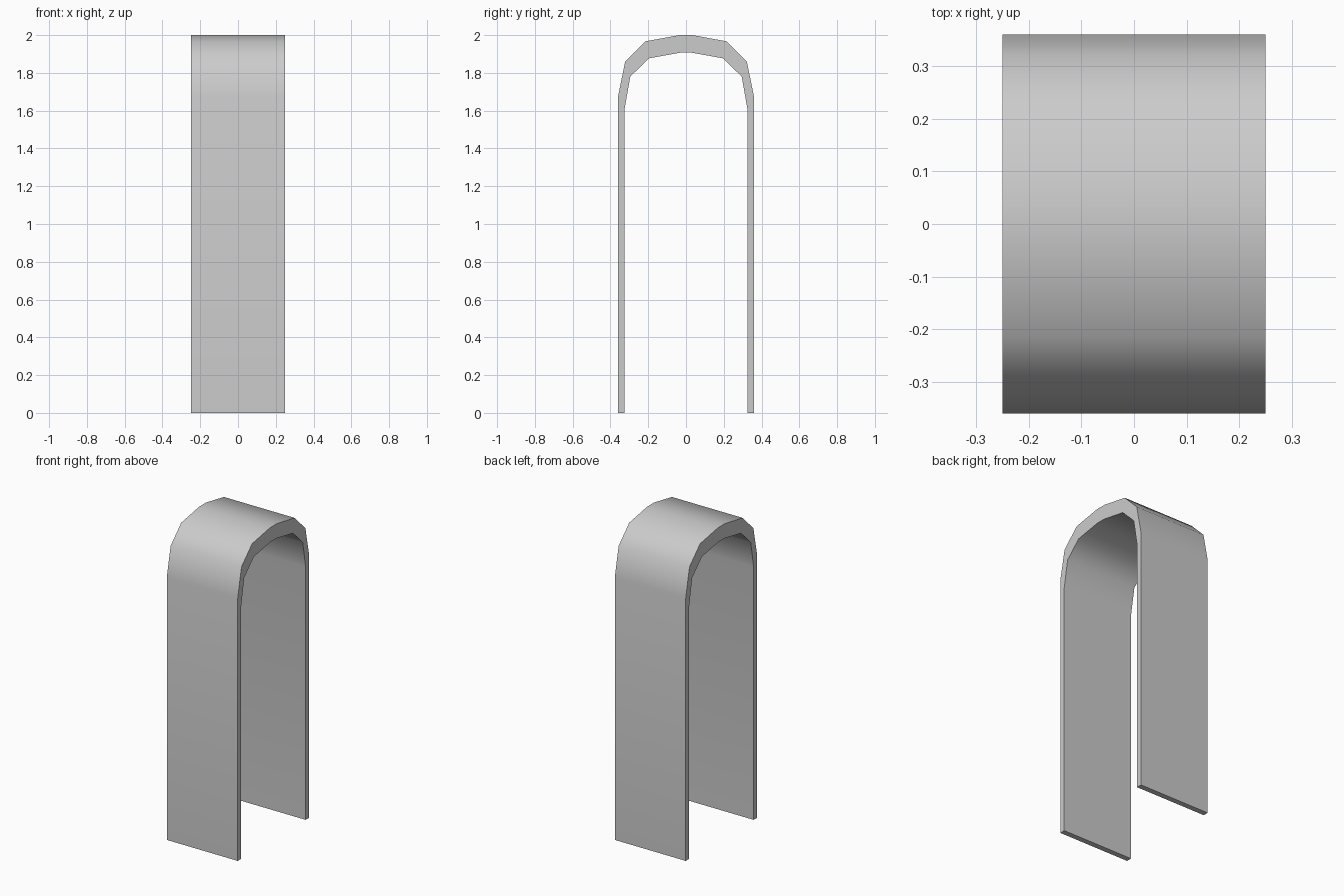
import bpy, bmesh

if "Cube" in bpy.data.objects:
    bpy.data.objects.remove(bpy.data.objects["Cube"])

HALF_WIDTH = 0.25

# Half profiles in (y, z), from the foot up to the crown
outer = [(0.36, 0), (0.36, 1.675), (0.322, 1.86), (0.215, 1.967), (0.035, 2.0)]
inner = [(0.325, 0), (0.325, 1.61), (0.295, 1.78), (0.197, 1.877), (0.03, 1.907)]


def mirrored(half):
    return half + [(-y, z) for y, z in reversed(half)]


# Arch band: paired outer/inner rings on both side faces
bm = bmesh.new()
rings = []
for (oy, oz), (iy, iz) in zip(mirrored(outer), mirrored(inner)):
    rings.append([bm.verts.new(p) for p in (
        (-HALF_WIDTH, oy, oz), (HALF_WIDTH, oy, oz),
        (HALF_WIDTH, iy, iz), (-HALF_WIDTH, iy, iz))])
for a, b in zip(rings, rings[1:]):
    for i in range(4):
        j = (i + 1) % 4
        bm.faces.new((a[i], a[j], b[j], b[i]))

# Feet
bm.faces.new(rings[0])
bm.faces.new(rings[-1])
bmesh.ops.recalc_face_normals(bm, faces=bm.faces)

mesh = bpy.data.meshes.new("arch_band")
bm.to_mesh(mesh)
bm.free()
arch = bpy.data.objects.new("arch_band", mesh)
bpy.context.collection.objects.link(arch)

# Smooth bend with crisp side edges
bpy.context.view_layer.objects.active = arch
arch.select_set(True)
bpy.ops.object.shade_smooth_by_angle(angle=0.8)
